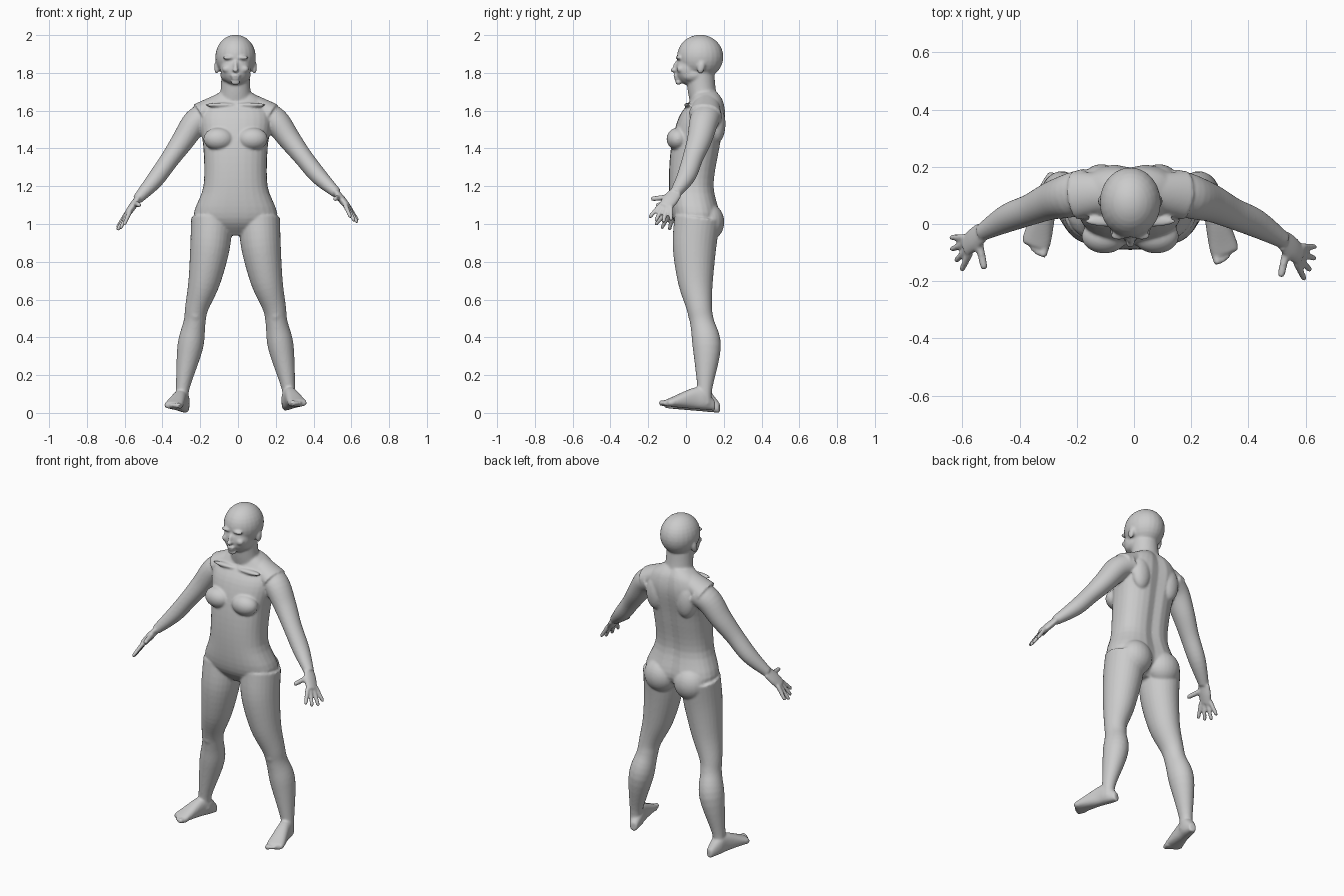
import bpy
import bmesh
from math import cos, sin, pi, exp, copysign
from mathutils import Vector, Matrix

cube = bpy.data.objects.get("Cube")
if cube:
    bpy.data.objects.remove(cube)

MID = -.013          # the figure stands a touch off the centre line
AXIS_X, AXIS_Y, AXIS_Z = Matrix.Identity(3)
LEFT, RIGHT = 1, -1
bm = bmesh.new()


def catmull_rom(before, start, end, after, t):
    """Value between start and end, with smooth tangents."""
    bend = 2 * before - 5 * start + 4 * end - after
    twist = 3 * (start - end) + after - before
    return start + t / 2 * (end - before + t * (bend + t * twist))


def spline(rows, steps=5):
    """Smoothly interpolate between rows of numbers."""
    padded = [rows[0], *rows, rows[-1]]
    smooth_rows = []
    for before, start, end, after in zip(padded, padded[1:], padded[2:], padded[3:]):
        for step in range(steps):
            smooth_rows.append([catmull_rom(*values, step / steps)
                                for values in zip(before, start, end, after)])
    return smooth_rows + [list(rows[-1])]


def section(center, across, upward, half_across, half_upward, power=2, count=28):
    """Points of a rounded cross-section; a higher power is squarer."""
    points = []
    for i in range(count):
        c, s = cos(2 * pi * i / count), sin(2 * pi * i / count)
        points.append(center
                      + across * half_across * copysign(abs(c) ** (2 / power), c)
                      + upward * half_upward * copysign(abs(s) ** (2 / power), s))
    return points


def loft(sections):
    """Skin a closed shell over the sections."""
    loops = [[bm.verts.new(point) for point in points] for points in sections]
    for lower, upper in zip(loops, loops[1:]):
        for i in range(len(lower)):
            bm.faces.new((lower[i - 1], lower[i], upper[i], upper[i - 1]))
    bm.faces.new(loops[0][::-1])
    bm.faces.new(loops[-1])


def column(rows, power=2, groove=0):
    """Upright form from rows of height, half width, front and back."""
    sections = []
    for height, half_width, front, back in spline(rows):
        center = Vector((MID, (front + back) / 2, height))
        points = section(center, AXIS_X, AXIS_Y, half_width, (back - front) / 2, power)
        for point in points:
            if point.y > center.y:
                point.y -= groove * exp(-((point.x - MID) / .03) ** 2)
        sections.append(points)
    loft(sections)


def limb(path, radii, depth=1):
    """Tube along a path; depth stretches it from front to back."""
    rows = spline([(*point, radius) for point, radius in zip(path, radii)])
    points = [Vector(row[:3]) for row in rows]
    sections = []
    for i, point in enumerate(points):
        ahead, behind = points[min(i + 1, len(points) - 1)], points[max(i - 1, 0)]
        along = (ahead - behind).normalized()
        across = (AXIS_Y - along * along.y).normalized()
        radius = rows[i][-1]
        sections.append(section(point, across, along.cross(across), radius * depth, radius))
    loft(sections)


def digit(base, tip, radius):
    """Finger or toe with a rounded end."""
    limb([base.lerp(tip, part) for part in (0, .5, .9, 1)],
         [radius * scale for scale in (1.1, 1, .9, .5)])


def blob(center, size, tilt=0):
    """Ellipsoid placed relative to the body's centre line."""
    matrix = (Matrix.Translation(Vector(center) + AXIS_X * MID)
              @ Matrix.Rotation(tilt, 4, 'X') @ Matrix.Diagonal((*size, 1)))
    bmesh.ops.create_uvsphere(bm, u_segments=24, v_segments=16, radius=1, matrix=matrix)


def on_side(side, x, y, z):
    """Point on the given side of the body."""
    return Vector((MID + side * x, y, z))


def arm_point(side, x, y, z):
    """Arm point; the left arm is carried a little higher and further forward."""
    point = on_side(side, x, y, z)
    if side == LEFT:
        point += Vector((.015, -.025, .03)) * (x * 2) ** 2
    return point


def build_head():
    blob((0, .075, 1.885), (.107, .123, .117))      # cranium
    blob((0, .015, 1.82), (.08, .07, .085))         # face
    blob((0, -.053, 1.84), (.011, .014, .03), -.4)  # nose bridge
    blob((0, -.064, 1.815), (.016, .02, .012))      # nose tip
    blob((0, -.054, 1.785), (.027, .013, .007))     # upper lip
    blob((0, -.05, 1.77), (.023, .013, .008))       # lower lip
    blob((0, -.04, 1.75), (.026, .016, .014))       # chin
    for side in (LEFT, RIGHT):
        blob((side * .04, .04, 1.79), (.04, .07, .04))        # jaw
        blob((side * .04, -.04, 1.88), (.03, .016, .01))      # brow
        blob((side * .045, -.03, 1.82), (.026, .02, .02))     # cheek
        blob((side * .1, .08, 1.83), (.013, .02, .036), -.2)  # ear


def build_torso():
    column([(.94, .08, 0, .1), (1.03, .22, -.07, .18), (1.2, .17, -.09, .15),
            (1.4, .17, -.08, .18), (1.56, .19, -.04, .21), (1.65, .15, .02, .2),
            (1.7, .08, .04, .17)], power=2.4, groove=.014)
    # Neck
    column([(1.6, .1, .03, .19), (1.7, .08, .01, .16), (1.8, .075, 0, .15)])
    for side in (LEFT, RIGHT):
        blob((side * .08, .01, 1.63), (.08, .02, .012))   # collarbone
        blob((side * .1, .165, 1.53), (.06, .044, .1))    # shoulder blade
        blob((side * .09, -.043, 1.45), (.08, .06, .06))  # breast
        blob((side * .1, .115, 1.01), (.1, .088, .1))     # buttock
        # Sloping shoulder
        limb([on_side(side, .04, .115, 1.67), on_side(side, .19, .1, 1.58)],
             (.04, .062), depth=1.4)


def build_arm(side):
    path = [arm_point(side, *point) for point in (
        (.14, .12, 1.58), (.21, .1, 1.54), (.28, .08, 1.44),
        (.35, .05, 1.34), (.43, .02, 1.23), (.52, -.03, 1.13))]
    limb(path, (.07, .07, .06, .05, .045, .027), depth=1.1)

    # Palm
    wrist, knuckles = path[-1], arm_point(side, .575, -.08, 1.05)
    limb([wrist, wrist.lerp(knuckles, .5), knuckles], (.018, .02, .017), depth=2.1)

    # Fingers fan out from little to index, then the thumb
    along = Vector((side * .5, -.1, -.8)).normalized()
    across = Vector((side * -.3, -1, .1)).normalized()
    for i, length in enumerate((.09, .11, .11, .1)):
        base = knuckles.lerp(wrist, .1) + across * (i - 1.5) * .02
        angle = i * .22 - .1
        digit(base, base + (along * cos(angle) + across * sin(angle)) * length, .0115)
    digit(wrist.lerp(knuckles, .25), wrist + along * .05 + across * .13, .014)


def build_leg(side):
    path = [on_side(side, *point) for point in (
        (.125, .06, 1.03), (.135, .045, .88), (.165, .05, .7), (.205, .07, .56),
        (.217, .085, .48), (.24, .11, .35), (.28, .1, .13), (.28, .1, .05))]
    limb(path, (.11, .105, .085, .062, .058, .068, .036, .036), depth=1.1)
    blob((side * .212, .035, .525), (.032, .025, .045))  # kneecap


def build_foot(side):
    # The left foot is set slightly forward and higher
    heel = on_side(side, .265, .165, .006) + Vector((0, -.013, .006)) * side
    toe = heel + Vector((side * .075, -.285, .025))
    along = (toe - heel).normalized()
    outward = Vector((-along.y, along.x, 0)).normalized() * side
    sections = []
    for part, half_width, height in spline([(0, .02, .05), (.2, .038, .11), (.4, .038, .11),
                                            (.8, .05, .05), (.9, .045, .035)]):
        center = heel.lerp(toe, part) + AXIS_Z * height / 2
        sections.append(section(center, outward, AXIS_Z, half_width, height / 2, 2.4))
    loft(sections)
    # Toes from big to little
    for i in range(5):
        shift = outward * (i - 1.8) * .0185 + AXIS_Z * .016
        digit(heel.lerp(toe, .82) + shift, toe + shift - along * .003 * i * i,
              .0115 if i else .0155)


build_head()
build_torso()
for side in (LEFT, RIGHT):
    build_arm(side)
    build_leg(side)
    build_foot(side)

# One skin over all the forms
bmesh.ops.recalc_face_normals(bm, faces=bm.faces)
mesh = bpy.data.meshes.new("body")
bm.to_mesh(mesh)
bm.free()
body = bpy.data.objects.new("body", mesh)
bpy.context.collection.objects.link(body)

skin = bpy.data.materials.new("light_grey")
skin.use_nodes = True
grey = (.6, .6, .6, 1)
skin.diffuse_color = grey
skin.node_tree.nodes["Principled BSDF"].inputs["Base Color"].default_value = grey
mesh.materials.append(skin)

remesh = body.modifiers.new("skin", 'REMESH')
remesh.mode = 'VOXEL'
remesh.voxel_size = .0065
remesh.use_smooth_shade = True
soften = body.modifiers.new("soften", 'SMOOTH')
soften.factor = .5
soften.iterations = 5
